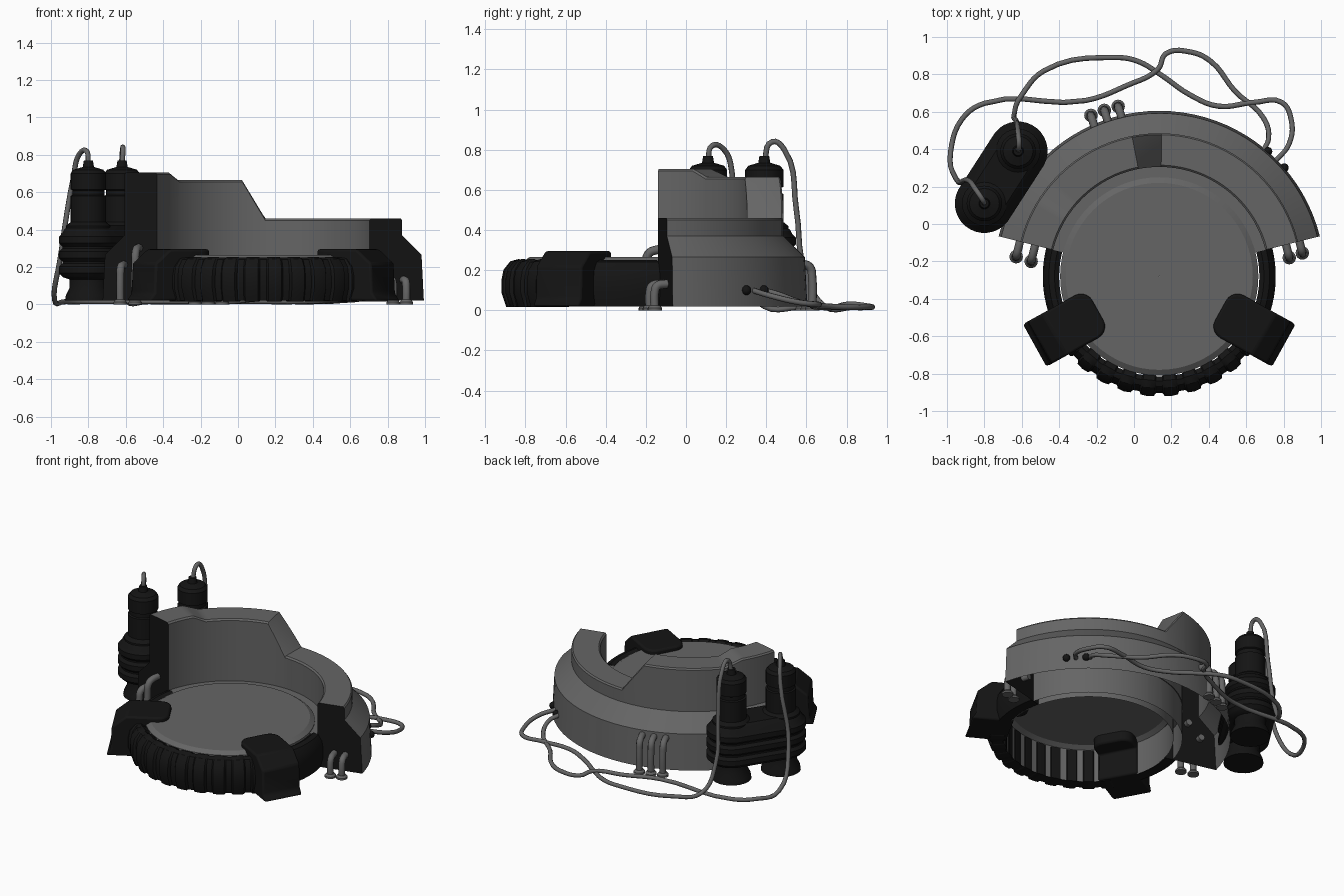
import bpy, bmesh
from math import sin, cos, radians, pi
from mathutils import Vector, Matrix

default_cube = bpy.data.objects.get("Cube")
if default_cube:
    bpy.data.objects.remove(default_cube, do_unlink=True)

CENTRE = Vector((0.135, -0.28, 0))


def material(name, value):
    mat = bpy.data.materials.new(name)
    mat.use_nodes = True
    colour = (value, value, value, 1)
    mat.diffuse_color = colour
    shader = mat.node_tree.nodes["Principled BSDF"]
    shader.inputs["Base Color"].default_value = colour
    shader.inputs["Roughness"].default_value = 0.6
    return mat


GREY = material("metal grey", 0.13)
DARK = material("rubber black", 0.007)


def smooth(obj, angle=35):
    bpy.ops.object.select_all(action='DESELECT')
    obj.select_set(True)
    bpy.context.view_layer.objects.active = obj
    bpy.ops.object.shade_smooth_by_angle(angle=radians(angle))


def finish(name, bm, *mats):
    bmesh.ops.recalc_face_normals(bm, faces=bm.faces)
    mesh = bpy.data.meshes.new(name)
    bm.to_mesh(mesh)
    bm.free()
    for mat in mats:
        mesh.materials.append(mat)
    obj = bpy.data.objects.new(name, mesh)
    bpy.context.collection.objects.link(obj)
    smooth(obj)
    return obj


def loft(name, rings, mats, closed=True, caps=True, cap_material=0):
    """Skin a row of point rings, optionally closing both ends."""
    bm = bmesh.new()
    rows = [[bm.verts.new(p) for p in ring] for ring in rings]
    count = len(rows[0])
    for a, b in zip(rows, rows[1:]):
        for i in range(count if closed else count - 1):
            j = (i + 1) % count
            bm.faces.new((a[i], a[j], b[j], b[i]))
    if caps:
        for row in (rows[0], rows[-1]):
            bm.faces.new(row).material_index = cap_material
    return finish(name, bm, *mats)


def polar(radius, degrees, z, centre=CENTRE):
    a = radians(degrees)
    return centre + Vector((radius * cos(a), radius * sin(a), z))


def lathe(name, profile, mat, centre, sides=32, caps=False):
    rings = [[polar(r, 360 * i / sides, z, centre) for i in range(sides)]
             for r, z in profile]
    return loft(name, rings, [mat], caps=caps)


def tube(name, points, radius, mat):
    curve = bpy.data.curves.new(name, 'CURVE')
    curve.dimensions = '3D'
    curve.bevel_depth = radius
    curve.bevel_resolution = 2
    curve.resolution_u = 5
    curve.use_fill_caps = True
    spline = curve.splines.new('BEZIER')
    spline.bezier_points.add(len(points) - 1)
    for knot, p in zip(spline.bezier_points, points):
        knot.co = p
        knot.handle_left_type = knot.handle_right_type = 'AUTO'
    curve.materials.append(mat)
    obj = bpy.data.objects.new(name, curve)
    bpy.context.collection.objects.link(obj)
    bpy.ops.object.select_all(action='DESELECT')
    obj.select_set(True)
    bpy.context.view_layer.objects.active = obj
    bpy.ops.object.convert(target='MESH')
    smooth(bpy.context.view_layer.objects.active, 50)


# Round platform with a skirt, and the floor strip that meets the wall
lathe("platform", [(0.5, 0.02 + 0.245), (0.53, 0.245), (0.53, 0.02)], GREY, CENTRE, 64)
lathe("platform_top", [(0.001, 0.265), (0.5, 0.265)], GREY, CENTRE, 64)
loft("floor_strip", [[polar(0.525, a, 0.24), polar(0.59, a, 0.24)]
                     for a in range(14, 167, 4)], [GREY], closed=False, caps=False)

# Curved wall: tall on the right half, ramping down at the middle
STEPS = [(14, 0.46), (89, 0.46), (101, 0.665), (140, 0.665), (148, 0.705), (166, 0.705)]


def wall_top(angle):
    for (a, low), (b, high) in zip(STEPS, STEPS[1:]):
        if angle <= b:
            return low + (high - low) * (angle - a) / (b - a)


def wall_section(angle):
    top = wall_top(angle)
    section = [(0.585, 0.02), (0.585, top - 0.01), (0.595, top), (0.757, top),
               (0.765, top - 0.01), (0.765, 0.37), (0.872, 0.265), (0.885, 0.02)]
    return [polar(r, angle, z) for r, z in section]


wall_angles = sorted(set(range(14, 167, 4)) | {a for a, z in STEPS})
loft("curved_wall", [wall_section(a) for a in wall_angles], [GREY, DARK],
     closed=False, cap_material=1)

# Tyre around the front, with raised treads
TYRE = [(0.535, 0.235), (0.56, 0.25), (0.59, 0.24), (0.615, 0.2), (0.623, 0.15),
        (0.623, 0.09), (0.605, 0.02), (0.535, 0.02)]


def tyre_ring(angle, grow=1.0):
    return [polar(0.57 + (r - 0.57) * grow, angle, 0.135 + (z - 0.135) * min(grow, 1.04))
            for r, z in TYRE]


loft("tyre", [tyre_ring(a) for a in range(166, 375, 4)], [DARK])
for i in range(10):
    mid = 270 + (i - 4.5) * 11.4
    loft(f"tread_{i + 1}", [tyre_ring(mid + d, g) for d, g in
                            ((-4.2, 0.98), (-3.2, 1.3), (0, 1.38), (3.2, 1.3), (4.2, 0.98))],
         [DARK])

# Two clamping feet over the tyre
FOOT = [(0.375, 0.2), (0.375, 0.295), (0.64, 0.295), (0.73, 0.22), (0.738, 0.06),
        (0.766, 0.02), (0.5, 0.02), (0.5, 0.2)]
for side, heading in (("right", 209), ("left", 331)):
    bm = bmesh.new()
    face = bm.faces.new([bm.verts.new((r, -0.13, z)) for r, z in FOOT])
    grown = bmesh.ops.extrude_face_region(bm, geom=[face])
    bmesh.ops.translate(bm, vec=(0, 0.26, 0),
                        verts=[v for v in grown["geom"] if isinstance(v, bmesh.types.BMVert)])
    corners = [e for e in bm.edges if all(v.co.x < 0.4 for v in e.verts)
               and abs(e.verts[0].co.y - e.verts[1].co.y) < 0.01]
    bmesh.ops.bevel(bm, geom=corners, offset=0.07, segments=5, profile=0.5, affect='EDGES')
    bmesh.ops.transform(bm, verts=bm.verts, matrix=Matrix.Translation(CENTRE)
                        @ Matrix.Rotation(radians(heading), 4, 'Z'))
    foot = finish(f"{side}_foot", bm, DARK)
    bevel = foot.modifiers.new("soft edges", 'BEVEL')
    bevel.width = 0.012
    bevel.segments = 2

# Pair of gas tanks
TANKS = [Vector((-0.8, 0.11, 0)), Vector((-0.62, 0.39, 0))]
TANK = [(0.125, 0.02), (0.12, 0.05), (0.1, 0.09), (0.1, 0.16), (0.12, 0.38), (0.12, 0.42),
        (0.095, 0.44), (0.095, 0.58), (0.085, 0.585), (0.085, 0.61), (0.095, 0.615),
        (0.095, 0.7), (0.08, 0.72), (0.03, 0.735), (0.024, 0.77)]
for i, spot in enumerate(TANKS):
    lathe(f"tank_{i + 1}", TANK, DARK, spot, 24, caps=True)

# Ribbed jacket wrapped round both tanks
axis = TANKS[1] - TANKS[0]
lean = axis.to_2d().angle_signed(Vector((1, 0)))
jacket = [(0.09, 0.13), (0.135, 0.145)]
for low in (0.15, 0.23, 0.31):
    jacket += [(0.14, low), (0.158, low + 0.018), (0.158, low + 0.052), (0.14, low + 0.07)]
jacket += [(0.13, 0.4), (0.1, 0.425)]


def stadium(radius, z, sides=32):
    ring = []
    for i in range(sides):
        a = 2 * pi * (i + 0.5) / sides
        heading = Vector((cos(a), sin(a), 0))
        ring.append(TANKS[heading.dot(axis) > 0] + heading * radius + Vector((0, 0, z)))
    return ring


loft("tank_jacket", [stadium(r, z) for r, z in jacket], [DARK])

# Long hoses from the tank tops, along the ground to the back of the wall
tube("hose_1", [(-0.8, 0.11, 0.74), (-0.81, 0.13, 0.82), (-0.85, 0.19, 0.8),
                (-0.88, 0.23, 0.68), (-0.95, 0.24, 0.25), (-0.98, 0.39, 0.02),
                (-0.92, 0.56, 0.015), (-0.8, 0.645, 0.015), (-0.26, 0.66, 0.015),
                (-0.04, 0.74, 0.015), (0.13, 0.83, 0.03), (0.17, 0.91, 0.02),
                (0.3, 0.92, 0.015), (0.41, 0.87, 0.015), (0.54, 0.71, 0.02),
                (0.69, 0.57, 0.04), (0.72, 0.46, 0.08), (0.69, 0.39, 0.1)], 0.014, GREY)
tube("hose_2", [(-0.62, 0.39, 0.74), (-0.615, 0.43, 0.84), (-0.62, 0.49, 0.8),
                (-0.63, 0.55, 0.5), (-0.64, 0.59, 0.2), (-0.6, 0.69, 0.02),
                (-0.48, 0.82, 0.015), (-0.1, 0.89, 0.015), (0.02, 0.87, 0.015),
                (0.14, 0.8, 0.015), (0.3, 0.69, 0.015), (0.45, 0.63, 0.02),
                (0.64, 0.65, 0.03), (0.79, 0.65, 0.03), (0.84, 0.56, 0.04),
                (0.83, 0.43, 0.07), (0.75, 0.33, 0.1)], 0.014, GREY)
for i, angle in enumerate((49, 45)):
    bm = bmesh.new()
    bmesh.ops.create_uvsphere(bm, u_segments=12, v_segments=8, radius=0.024,
                              matrix=Matrix.Translation(polar(0.885, angle - 4 * i, 0.1)))
    finish(f"hose_socket_{i + 1}", bm, DARK)


# Short pipes bending from the wall down to the ground
def pipe(name, x, y, top, outward):
    foot = Vector((x, y, 0))
    out = Vector(outward)
    lift = Vector((0, 0, top))
    tube(name, [foot - out * 0.12 + lift, foot - out * 0.05 + lift,
                foot - out * 0.012 + lift * 0.93, foot + lift * 0.7, foot], 0.022, GREY)
    lathe(name + "_flange", [(0.036, 0), (0.036, 0.012), (0.025, 0.025)],
          GREY, foot, 16, caps=True)


pipe("right_pipe_1", -0.63, -0.175, 0.21, (-0.24, -0.97, 0))
pipe("right_pipe_2", -0.55, -0.2, 0.3, (-0.24, -0.97, 0))
pipe("left_pipe_1", 0.83, -0.18, 0.13, (0.24, -0.97, 0))
pipe("left_pipe_2", 0.9, -0.155, 0.13, (0.24, -0.97, 0))
for i in range(3):
    x, y, z = polar(0.935, 113 - 4.7 * i, 0)
    pipe(f"back_pipe_{i + 1}", x, y, 0.23, (-0.3, 0.95, 0))
